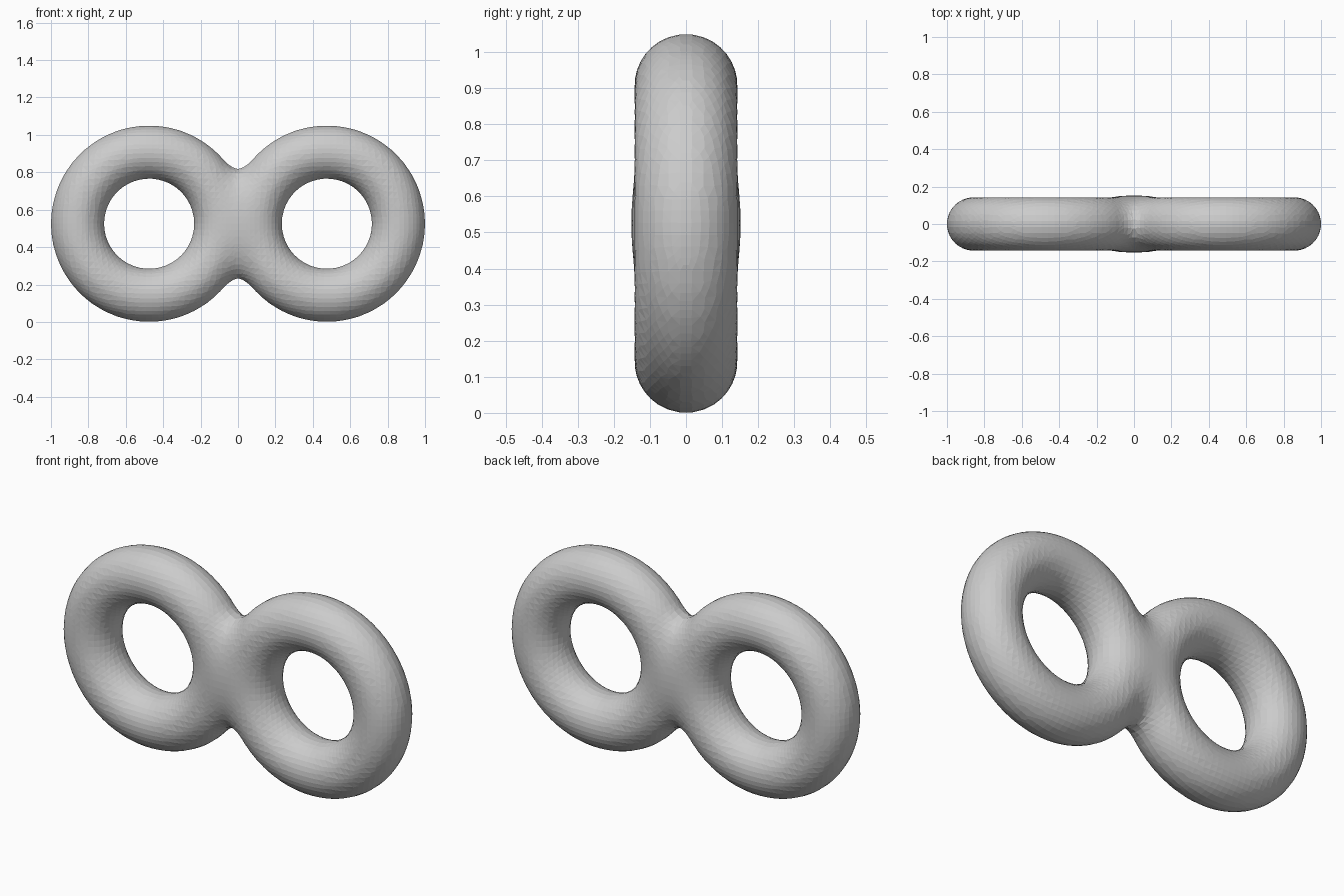
import bpy, bmesh
from math import hypot, pi
from mathutils import Vector

if "Cube" in bpy.data.objects:
    bpy.data.objects.remove(bpy.data.objects["Cube"])

CX, CZ = 0.475, 0.525        # ring centres at x = +-CX
MAJOR, MINOR = 0.3825, 0.1425
BLEND = 0.14                 # softness of the join


def ring_distance(p, cx):
    return hypot(hypot(p.x - cx, p.z - CZ) - MAJOR, p.y) - MINOR


def blended_distance(p):
    a, b = ring_distance(p, -CX), ring_distance(p, CX)
    h = max(BLEND - abs(a - b), 0.0)
    return min(a, b) - h * h / (4 * BLEND)


def project(bm):
    e = 1e-4
    axes = [Vector((e, 0, 0)), Vector((0, e, 0)), Vector((0, 0, e))]
    for v in bm.verts:
        for _ in range(4):
            d = blended_distance(v.co)
            g = Vector([(blended_distance(v.co + a) - blended_distance(v.co - a)) / (2 * e)
                        for a in axes])
            if g.length_squared > 0.01:
                v.co -= g * (d / g.length_squared)


# Two upright rings
rings = []
for x in (-CX, CX):
    bpy.ops.mesh.primitive_torus_add(major_radius=MAJOR, minor_radius=MINOR,
                                     major_segments=64, minor_segments=32,
                                     location=(x, 0, CZ), rotation=(pi / 2, 0, 0))
    rings.append(bpy.context.object)

# Join and fuse into one skin
for r in rings:
    r.select_set(True)
bpy.context.view_layer.objects.active = rings[0]
bpy.ops.object.join()
body = bpy.context.object
body.name = "double_ring"
bpy.ops.object.transform_apply(location=True, rotation=True, scale=True)
remesh = body.modifiers.new("fuse", 'REMESH')
remesh.mode = 'VOXEL'
remesh.voxel_size = 0.034
bpy.ops.object.modifier_apply(modifier=remesh.name)

# Round the join into a soft neck
bm = bmesh.new()
bm.from_mesh(body.data)
for _ in range(5):
    project(bm)
    bmesh.ops.smooth_vert(bm, verts=bm.verts, factor=0.5,
                          use_axis_x=True, use_axis_y=True, use_axis_z=True)
project(bm)
bmesh.ops.triangulate(bm, faces=bm.faces)
bmesh.ops.recalc_face_normals(bm, faces=bm.faces)
bm.to_mesh(body.data)
bm.free()
for poly in body.data.polygons:
    poly.use_smooth = False
